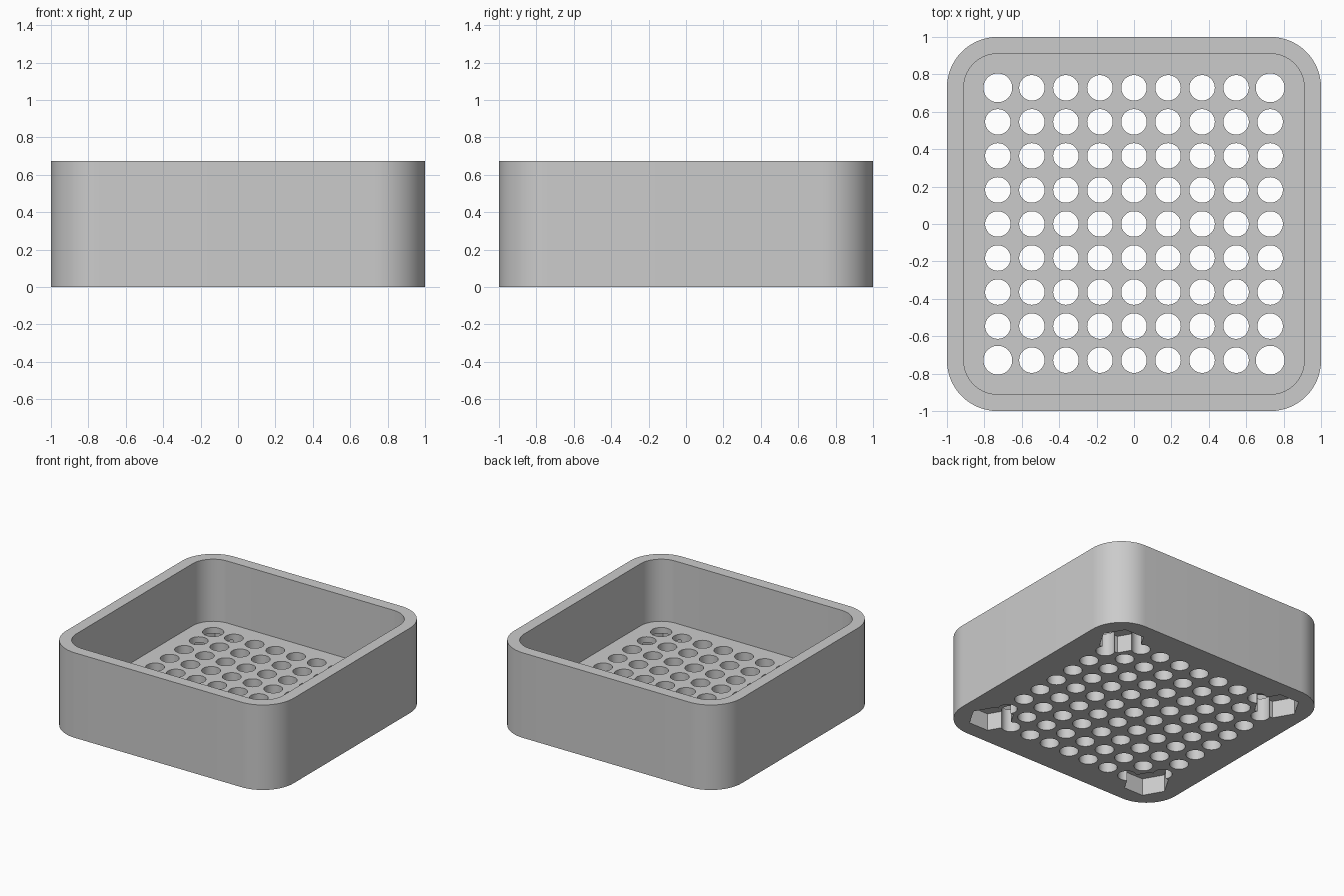
import bpy
import bmesh
from math import cos, sin, pi

cube = bpy.data.objects.get("Cube")
if cube:
    bpy.data.objects.remove(cube, do_unlink=True)

HEIGHT, WALL, FLOOR, CORNER = 0.675, 0.09, 0.182, 0.27
PITCH, COUNT = 0.182, 4          # hole spacing, holes each side of the centre
HOLE, SCREW_HOLE = 0.068, 0.077  # radii
NUT, NUT_DEPTH = 0.168, 0.136

grey = bpy.data.materials.new("light grey")
grey.use_nodes = True
grey.diffuse_color = (0.6, 0.6, 0.6, 1)
grey.node_tree.nodes["Principled BSDF"].inputs["Base Color"].default_value = (0.6, 0.6, 0.6, 1)


def circle(x, y, radius, sides):
    return [(x + radius * cos(2 * pi * i / sides), y + radius * sin(2 * pi * i / sides))
            for i in range(sides)]


def rounded_square(half, radius, steps=16):
    points = []
    for quarter, (sx, sy) in enumerate(((1, 1), (-1, 1), (-1, -1), (1, -1))):
        for i in range(steps + 1):
            a = (quarter + i / steps) * pi / 2
            points.append((sx * (half - radius) + radius * cos(a),
                           sy * (half - radius) + radius * sin(a)))
    return points


def prisms(name, outlines, bottom, top):
    """One object holding an upright prism for each outline."""
    bm = bmesh.new()
    for outline in outlines:
        low = [bm.verts.new((x, y, bottom)) for x, y in outline]
        high = [bm.verts.new((x, y, top)) for x, y in outline]
        bm.faces.new(low[::-1])
        bm.faces.new(high)
        for i in range(len(low)):
            j = (i + 1) % len(low)
            bm.faces.new((low[i], low[j], high[j], high[i]))
    mesh = bpy.data.meshes.new(name)
    bm.to_mesh(mesh)
    bm.free()
    mesh.materials.append(grey)
    obj = bpy.data.objects.new(name, mesh)
    bpy.context.collection.objects.link(obj)
    return obj


def cut(target, cutter):
    cutter.hide_render = True
    mod = target.modifiers.new("cut", 'BOOLEAN')
    mod.operation, mod.solver, mod.object = 'DIFFERENCE', 'EXACT', cutter
    bpy.context.view_layer.objects.active = target
    bpy.ops.object.modifier_apply(modifier=mod.name)
    bpy.data.objects.remove(cutter, do_unlink=True)


# Outer body and open cavity
tray = prisms("perforated_tray", [rounded_square(1, CORNER)], 0, HEIGHT)
cut(tray, prisms("cavity", [rounded_square(1 - WALL, CORNER - WALL)], FLOOR, HEIGHT + 0.1))

# Grid of drain holes, with wider screw holes in the corners
steps = range(-COUNT, COUNT + 1)
holes = [circle(i * PITCH, j * PITCH,
                SCREW_HOLE if abs(i) == abs(j) == COUNT else HOLE, 48)
         for i in steps for j in steps]
cut(tray, prisms("holes", holes, -0.1, FLOOR + 0.1))

# Hexagonal nut pockets under the corners
reach = COUNT * PITCH
pockets = [circle(sx * reach, sy * reach, NUT, 6) for sx in (-1, 1) for sy in (-1, 1)]
cut(tray, prisms("nut_pockets", pockets, -0.1, NUT_DEPTH))

# Smooth the curved walls, keep rims sharp
bpy.ops.object.select_all(action='DESELECT')
tray.select_set(True)
bpy.context.view_layer.objects.active = tray
bpy.ops.object.shade_smooth_by_angle(angle=pi / 6)
